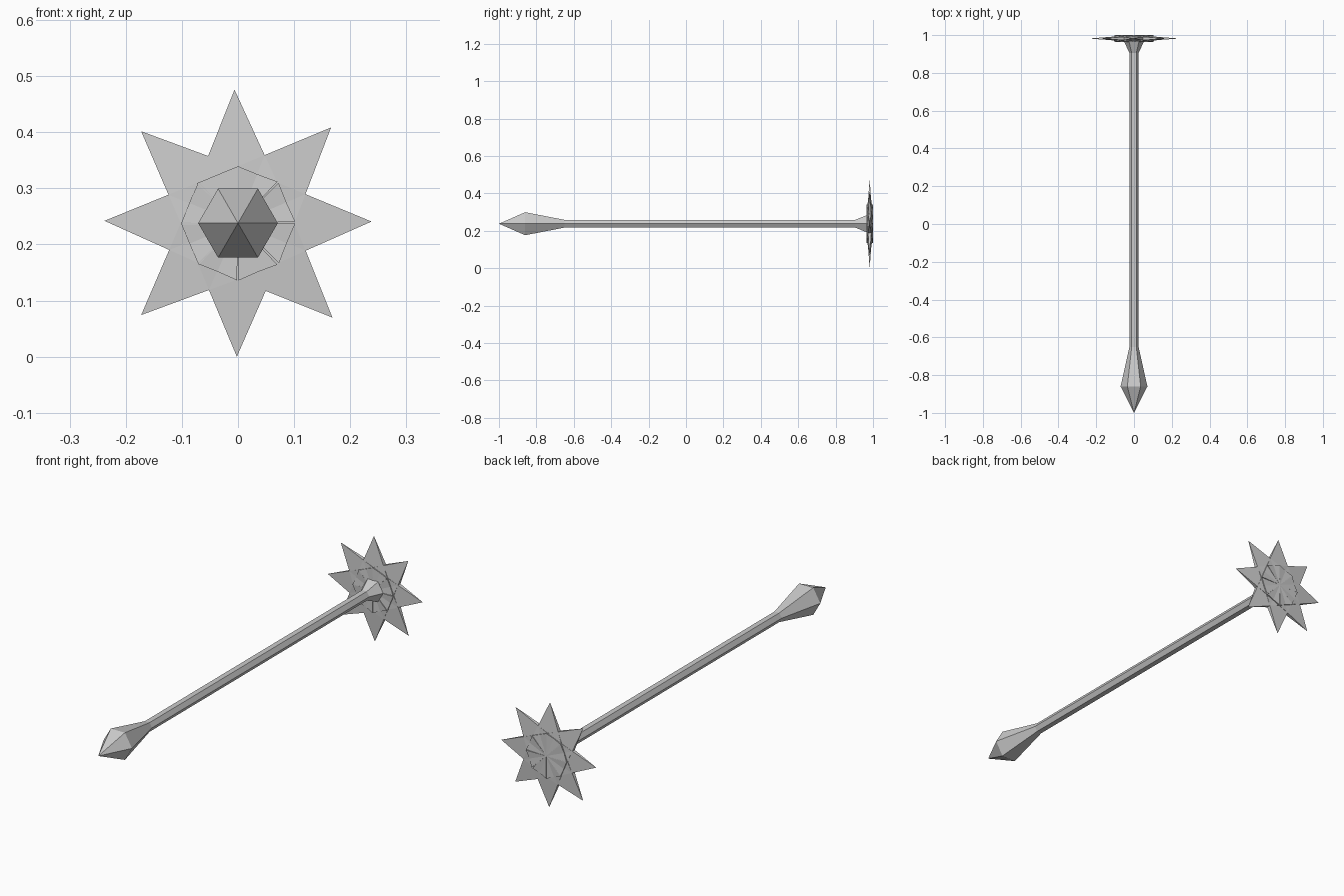
import bpy, bmesh, math
from mathutils import Vector

if "Cube" in bpy.data.objects:
    bpy.data.objects.remove(bpy.data.objects["Cube"])

CZ = 0.238          # height of the long axis


def make_object(name, bm):
    bmesh.ops.recalc_face_normals(bm, faces=bm.faces)
    mesh = bpy.data.meshes.new(name)
    bm.to_mesh(mesh)
    bm.free()
    obj = bpy.data.objects.new(name, mesh)
    bpy.context.collection.objects.link(obj)
    return obj


# Hexagonal handle with pointed pommel and flared neck: (y, radius)
def handle(name, profile, sides=6):
    bm = bmesh.new()
    rings = []
    for y, r in profile:
        rings.append([bm.verts.new((r * math.cos(math.tau * i / sides), y,
                                    CZ + r * math.sin(math.tau * i / sides)))
                      for i in range(sides)])
    for a, b in zip(rings, rings[1:]):
        for i in range(sides):
            j = (i + 1) % sides
            bm.faces.new((a[i], a[j], b[j], b[i]))
    tip = bm.verts.new((0, -1, CZ))
    for i in range(sides):
        bm.faces.new((tip, rings[0][i], rings[0][(i + 1) % sides]))
    bm.faces.new(rings[-1])
    return make_object(name, bm)


handle("handle", [(-0.86, 0.071), (-0.65, 0.024), (0.905, 0.024), (0.975, 0.057)])


# Flat tapering star points, overlapping at the hub
def star_point(name, angle, length=0.238, half_width=0.102, half_depth=0.018, y=0.982):
    along = Vector((math.cos(angle), 0, math.sin(angle)))
    across = Vector((-along.z, 0, along.x))
    depth = Vector((0, half_depth, 0))
    hub = Vector((0, y, CZ))
    bm = bmesh.new()
    base = [bm.verts.new(hub + across * half_width * s + depth * t)
            for s, t in ((-1, -1), (1, -1), (1, 1), (-1, 1))]
    tip = bm.verts.new(hub + along * length)
    bm.faces.new(base)
    for i in range(4):
        bm.faces.new((base[i], base[(i + 1) % 4], tip))
    return make_object(name, bm)


for i, nudge in enumerate((0.7, 0.8, 1.5, 1.5, -1, -1.5, -0.5, 0)):
    star_point(f"star_point_{i + 1}", math.radians(45 * i + nudge))
